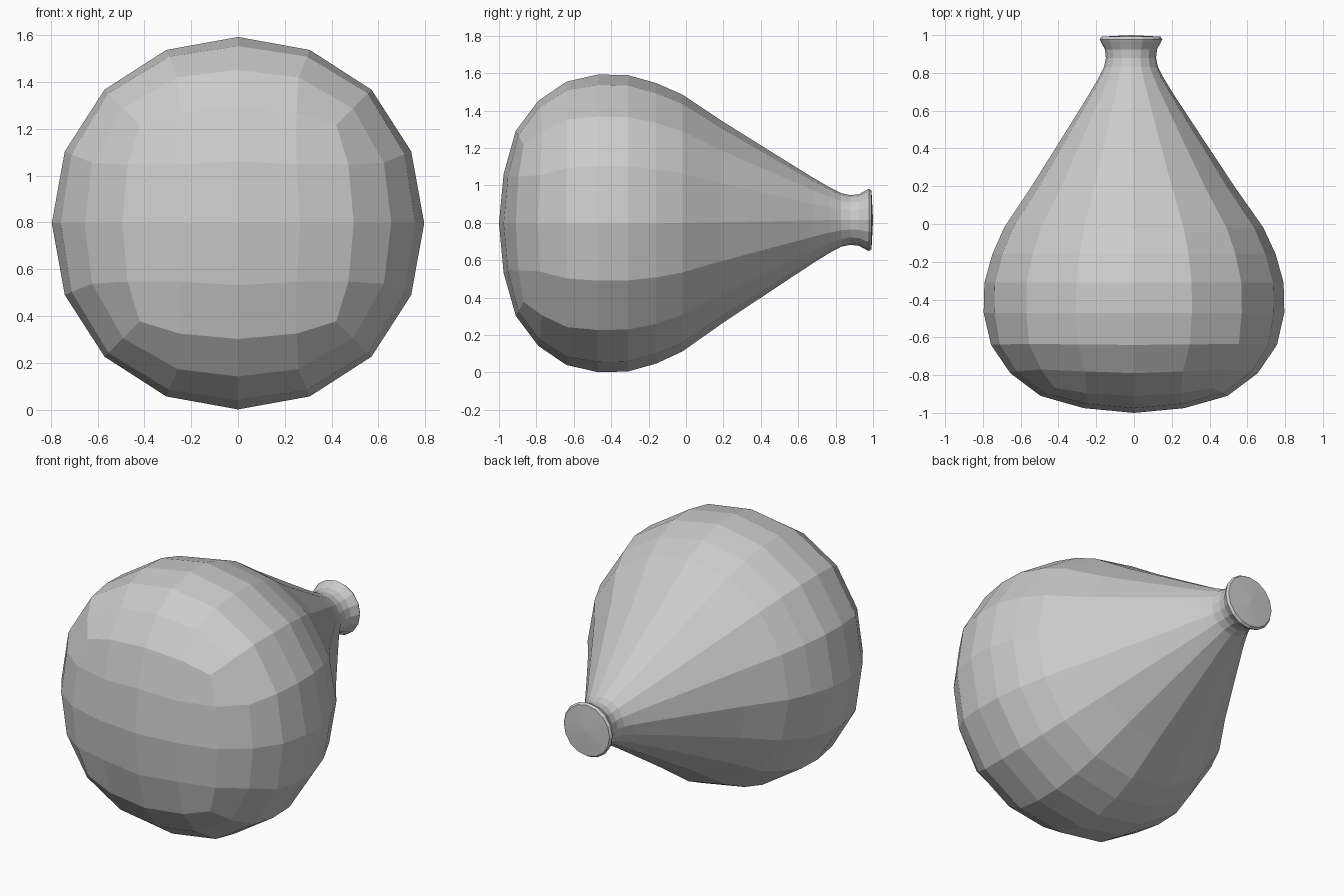
import bpy, bmesh, math

if "Cube" in bpy.data.objects:
    bpy.data.objects.remove(bpy.data.objects["Cube"])

CZ = 0.797          # height of the body axis
SIDES = 16

bm = bmesh.new()

# Rounded front cap: a 4 x 4 quad patch, given by one octant (u, v, y)
CAP = {(0, 0): (0, 0, -1.0), (1, 0): (.265, 0, -.975), (1, 1): (.25, .25, -.952),
       (2, 0): (.495, 0, -.91), (2, 1): (.472, .25, -.896), (2, 2): (.42, .42, -.868)}
grid = {}
for i in range(-2, 3):
    for j in range(-2, 3):
        a, b = abs(i), abs(j)
        u, v, y = CAP[(max(a, b), min(a, b))]
        if b > a:
            u, v = v, u
        grid[i, j] = bm.verts.new((math.copysign(u, i), y, CZ + math.copysign(v, j)))
for i in range(-2, 2):
    for j in range(-2, 2):
        bm.faces.new([grid[i, j], grid[i + 1, j], grid[i + 1, j + 1], grid[i, j + 1]])

# Border of the patch, counted round from +x
border = [k for k in grid if max(abs(k[0]), abs(k[1])) == 2]
border.sort(key=lambda k: math.atan2(k[1], k[0]) % math.tau)
ring = [grid[k] for k in border]

# Body, neck and lip rings: y and radius on the axes, y and radius on the diagonals
RINGS = [(-.79, .655, -.77, .695), (-.64, .757, -.635, .785), (-.47, .796, -.47, .807),
         (-.31, .792, -.31, .803), (-.16, .75, -.16, .76), (-.02, .687, -.02, .695)]
RINGS += [(y, r, y, r) for y, r in
          [(.19, .543), (.48, .356), (.68, .228), (.77, .174), (.83, .143), (.88, .133),
           (.925, .138), (.965, .16), (.978, .166), (.992, .156)]]
for ya, ra, yd, rd in RINGS:
    s = min(max((ya + .1) / .9, 0), 1)      # the neck leans slightly off axis
    new = []
    for k in range(SIDES):
        t = math.tau * k / SIDES
        w = math.sin(2 * t) ** 2
        r, y = ra + (rd - ra) * w, ya + (yd - ya) * w
        new.append(bm.verts.new((r * math.cos(t) - .016 * s, y,
                                 CZ + r * math.sin(t) + .018 * s)))
    for k in range(SIDES):
        n = (k + 1) % SIDES
        bm.faces.new([ring[k], ring[n], new[n], new[k]])
    ring = new

# Slightly domed closed mouth
tip = bm.verts.new((-.016, 1.0, CZ + .018))
for k in range(SIDES):
    bm.faces.new([ring[k], ring[(k + 1) % SIDES], tip])

bmesh.ops.recalc_face_normals(bm, faces=bm.faces)
mesh = bpy.data.meshes.new("flask_body")
bm.to_mesh(mesh)
bm.free()
bpy.context.collection.objects.link(bpy.data.objects.new("flask_body", mesh))
